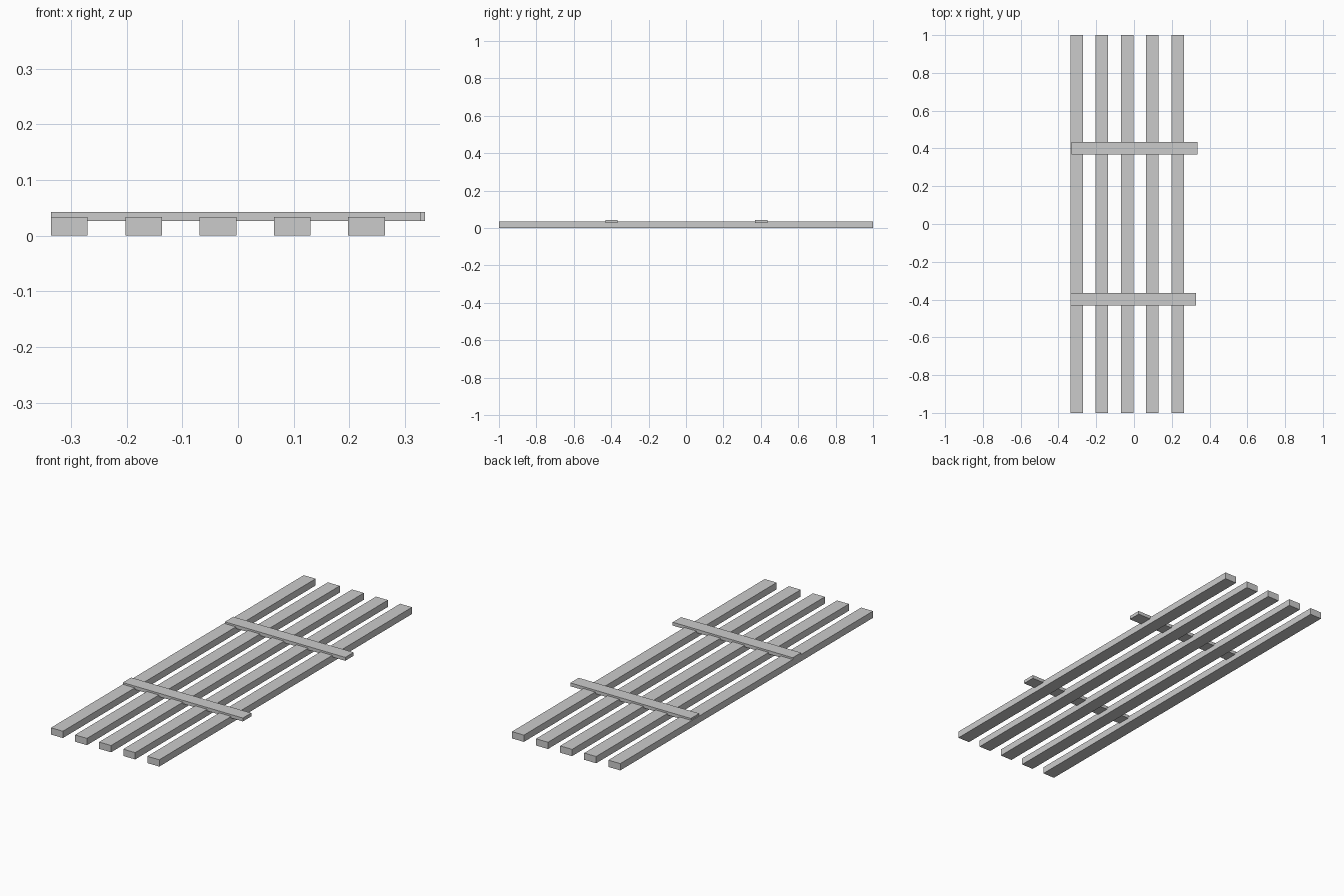
import bpy

if "Cube" in bpy.data.objects:
    bpy.data.objects.remove(bpy.data.objects["Cube"])


def box(name, x0, x1, y0, y1, z0, z1):
    bpy.ops.mesh.primitive_cube_add(
        size=1, location=((x0 + x1) / 2, (y0 + y1) / 2, (z0 + z1) / 2))
    ob = bpy.context.object
    ob.name = name
    ob.data.name = name
    ob.scale = (x1 - x0, y1 - y0, z1 - z0)
    bpy.ops.object.transform_apply(location=False, rotation=False, scale=True)
    return ob


LEFT = -0.336
WIDTH = 0.066
SPACING = 0.1335

# Five long slats resting on the ground
for i in range(5):
    x = LEFT + i * SPACING
    box(f"slat_{i + 1}", x, x + WIDTH, -1.0, 1.0, 0.0, 0.034)

# Two cross battens sunk slightly into the slats, the back one shifted a little right
for name, y, x0, x1 in (("front_batten", -0.398, LEFT, 0.329),
                        ("back_batten", 0.402, -0.331, 0.336)):
    box(name, x0, x1, y - WIDTH / 2, y + WIDTH / 2, 0.026, 0.043)
